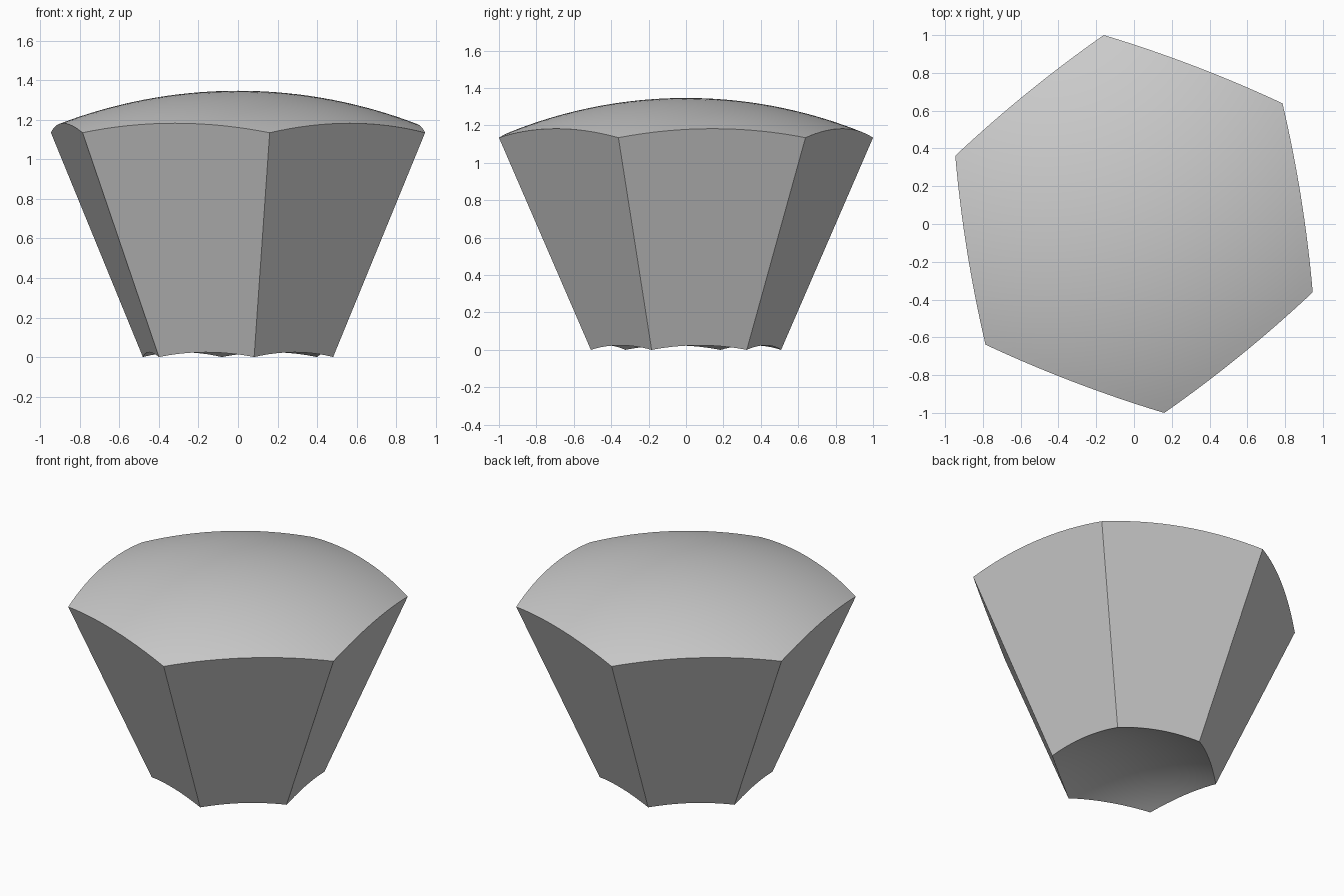
import bpy, bmesh, math
from mathutils import Vector

old = bpy.data.objects.get("Cube")
if old:
    bpy.data.objects.remove(old, do_unlink=True)

# All side walls converge on one focus, the shared centre of both spherical caps
FOCUS = Vector((0, 0, -1.174))
INNER, OUTER = 1.282, 2.521
RIM_RADIUS, RIM_HEIGHT = 1.013, 2.309
TURN = math.radians(39.1)

# Hexagonal fan, finely divided
bm = bmesh.new()
centre = bm.verts.new((0, 0, RIM_HEIGHT))
rim = [bm.verts.new((RIM_RADIUS * math.cos(TURN + i * math.pi / 3),
                     RIM_RADIUS * math.sin(TURN + i * math.pi / 3),
                     RIM_HEIGHT)) for i in range(6)]
for i in range(6):
    bm.faces.new((centre, rim[i], rim[(i + 1) % 6]))
bmesh.ops.subdivide_edges(bm, edges=bm.edges[:], cuts=15, use_grid_fill=True)

# Hollow inner cap, extruded outward into the domed outer cap
inner_verts = bm.verts[:]
made = bmesh.ops.extrude_face_region(bm, geom=bm.faces[:], use_keep_orig=True)
outer_verts = [g for g in made["geom"] if isinstance(g, bmesh.types.BMVert)]
for verts, radius in ((inner_verts, INNER), (outer_verts, OUTER)):
    for v in verts:
        v.co = v.co.normalized() * radius + FOCUS
bmesh.ops.recalc_face_normals(bm, faces=bm.faces[:])

mesh = bpy.data.meshes.new("hexagonal_shell_segment")
bm.to_mesh(mesh)
bm.free()
segment = bpy.data.objects.new("hexagonal_shell_segment", mesh)
bpy.context.collection.objects.link(segment)

# Plain grey finish
grey = bpy.data.materials.new("light_grey")
grey.use_nodes = True
colour = (0.6, 0.6, 0.6, 1)
grey.diffuse_color = colour
grey.node_tree.nodes["Principled BSDF"].inputs["Base Color"].default_value = colour
mesh.materials.append(grey)

# Smooth caps, crisp rims and corners
bpy.ops.object.select_all(action="DESELECT")
segment.select_set(True)
bpy.context.view_layer.objects.active = segment
bpy.ops.object.shade_smooth_by_angle(angle=math.radians(30))
